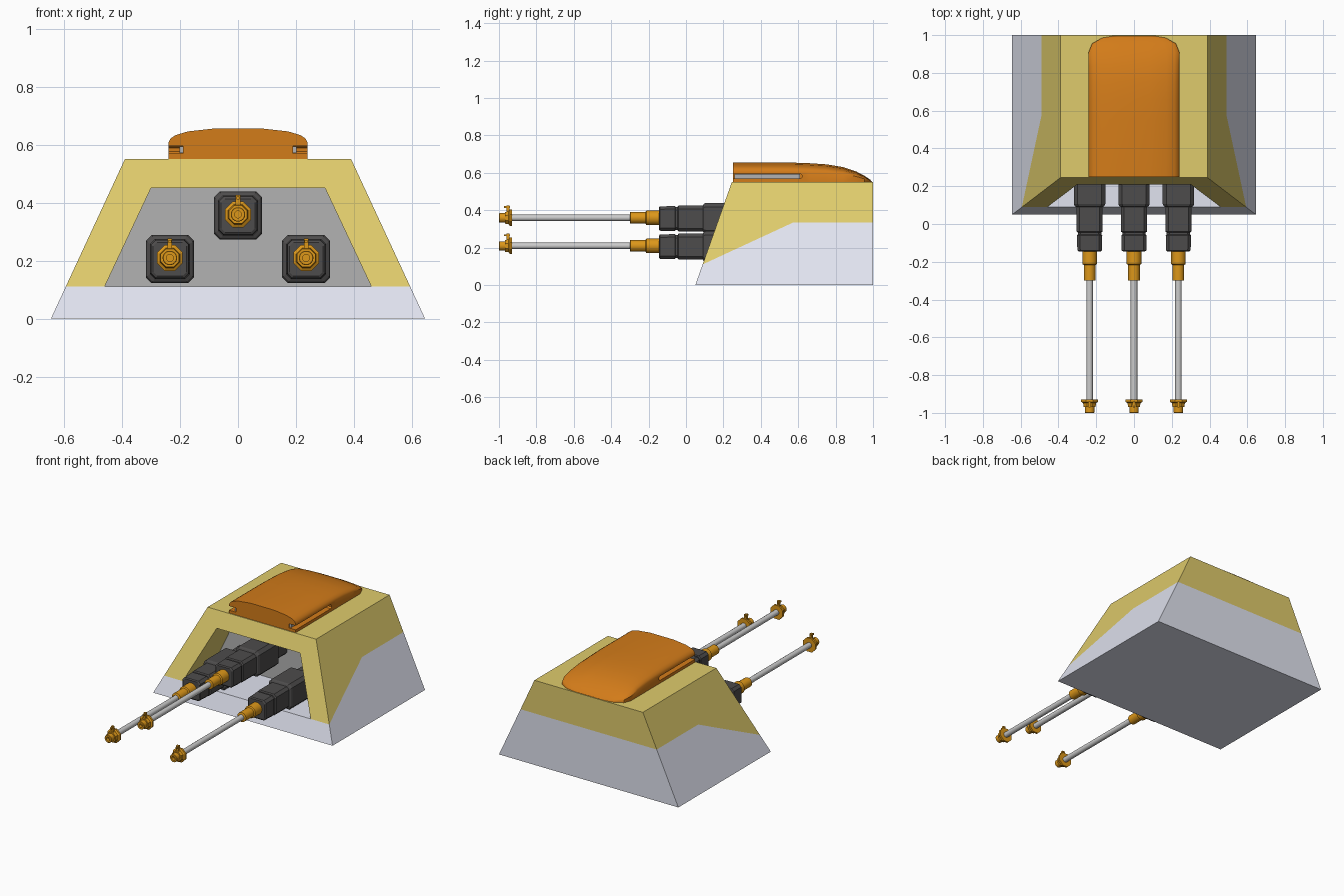
import bpy, bmesh, math

if "Cube" in bpy.data.objects:
    bpy.data.objects.remove(bpy.data.objects["Cube"])


def material(name, rgb):
    m = bpy.data.materials.new(name)
    m.diffuse_color = (*rgb, 1)
    m.use_nodes = True
    m.node_tree.nodes["Principled BSDF"].inputs["Base Color"].default_value = m.diffuse_color
    return m


YELLOW = material("yellow_paint", (0.74, 0.60, 0.15))
PALE = material("pale_paint", (0.75, 0.77, 0.87))
GREY = material("plain_grey", (0.45, 0.45, 0.45))
ORANGE = material("orange_paint", (0.65, 0.20, 0.01))
GOLD = material("gold_metal", (0.72, 0.31, 0.01))
DARK = material("dark_metal", (0.075, 0.072, 0.072))


def finish(name, bm, mats, smooth=False):
    bmesh.ops.recalc_face_normals(bm, faces=bm.faces)
    me = bpy.data.meshes.new(name)
    bm.to_mesh(me)
    bm.free()
    ob = bpy.data.objects.new(name, me)
    bpy.context.collection.objects.link(ob)
    for m in mats:
        me.materials.append(m)
    if smooth:
        bpy.ops.object.select_all(action='DESELECT')
        ob.select_set(True)
        bpy.context.view_layer.objects.active = ob
        bpy.ops.object.shade_smooth_by_angle(angle=math.radians(35))
    return ob


def loft(name, profile, stations, x, z, mat=None, smooth=False):
    """Sweep an xz profile along y; stations are (y, x scale, z scale)."""
    bm = bmesh.new()
    rings = [[bm.verts.new((x + px * sx, y, z + pz * sz)) for px, pz in profile]
             for y, sx, sz in stations]
    n = len(profile)
    for a, b in zip(rings, rings[1:]):
        for i in range(n):
            j = (i + 1) % n
            bm.faces.new((a[i], a[j], b[j], b[i]))
    bm.faces.new(rings[0])
    bm.faces.new(rings[-1])
    return finish(name, bm, [mat] if mat else [], smooth)


def even(*pairs):
    return [(y, r, r) for y, r in pairs]


def ngon(n):
    return [(math.cos(2 * math.pi * (i + .5) / n), math.sin(2 * math.pi * (i + .5) / n))
            for i in range(n)]


ROUND = ngon(20)
SQUARE = [(-1, -1), (1, -1), (1, 1), (-1, 1)]
c = 0.76
CHAMFER = [(-c, -1), (c, -1), (1, -c), (1, c), (c, 1), (-c, 1), (-1, c), (-1, -c)]


# Sloped two-tone body with a recess in the front
def body():
    bm = bmesh.new()
    V = lambda *p: bm.verts.new(p)
    wide = lambda z: 0.645 - 0.255 * z / 0.55
    front = lambda z: 0.05 + 0.195 * z / 0.55
    lo, hi, top, depth = 0.11, 0.335, 0.55, 0.42
    L, R = [{"bf": V(s * wide(0), front(0), 0), "bb": V(s * wide(0), 1, 0),
             "mf": V(s * wide(lo), front(lo), lo), "kink": V(s * wide(hi), 0.575, hi),
             "mb": V(s * wide(hi), 1, hi),
             "tf": V(s * wide(top), front(top), top), "tb": V(s * wide(top), 1, top),
             "ol": V(s * 0.46, front(lo), lo), "oh": V(s * 0.30, front(0.45), 0.45),
             "rl": V(s * 0.46, depth, lo), "rh": V(s * 0.30, depth, 0.45)}
            for s in (-1, 1)]

    def face(mat, *vs):
        bm.faces.new(vs).material_index = mat

    def bridge(mat, a, b):
        face(mat, L[a], R[a], R[b], L[b])

    for S in (L, R):
        face(1, *[S[k] for k in ("bf", "bb", "mb", "kink", "mf")])
        face(0, *[S[k] for k in ("mf", "kink", "mb", "tb", "tf")])
        face(0, *[S[k] for k in ("mf", "ol", "oh", "tf")])
        face(0, *[S[k] for k in ("ol", "rl", "rh", "oh")])
    face(1, L["bf"], R["bf"], R["mf"], R["ol"], L["ol"], L["mf"])
    bridge(0, "oh", "tf")
    bridge(0, "tf", "tb")
    bridge(0, "tb", "mb")
    bridge(1, "mb", "bb")
    bridge(1, "bb", "bf")
    bridge(1, "ol", "rl")
    bridge(2, "rl", "rh")
    bridge(0, "rh", "oh")
    finish("body", bm, [YELLOW, PALE, GREY])


body()

# Rounded roof hatch
half = [(1, 0), (1, .55), (.97, .68), (.90, .79), (.72, .91), (.35, 1)]
dome = half + [(-px, pz) for px, pz in reversed(half)]
hatch = loft("roof_hatch", dome,
             [(.25, .24, .108), (.55, .24, .108), (.66, .24, .104), (.75, .24, .098),
              (.84, .24, .083), (.91, .24, .060), (.955, .222, .036),
              (.985, .17, .016), (.995, .11, .004)], 0, .547, ORANGE, True)

# Side slots in the hatch, with grey strips inside
slot = loft("slot_cutter", SQUARE, [(.2, .06, .0135), (.61, .06, .0135), (.62, .06, .006)],
            .25, .582, ORANGE)
slot.modifiers.new("mirror", 'MIRROR')
slot.hide_render = True
slot.display_type = 'WIRE'
cut = hatch.modifiers.new("slots", 'BOOLEAN')
cut.operation = 'DIFFERENCE'
cut.solver = 'EXACT'
cut.object = slot
strip = loft("slot_strip", SQUARE, even((.26, .012), (.61, .012)), .19, .582, GREY)
strip.modifiers.new("mirror", 'MIRROR')


# One gun: housing, sleeves, barrel, muzzle and sight
def gun(tag, x, z):
    loft(tag + "_housing", CHAMFER,
         even((-.145, .058), (-.14, .065), (-.06, .067), (-.055, .062), (-.045, .062),
              (-.04, .069), (.09, .069), (.095, .078), (.105, .083),
              (.30, .083), (.31, .06), (.43, .06)), x, z, DARK)
    zb = z + .004
    loft(tag + "_sleeve", ROUND,
         even((-.14, .039), (-.212, .039), (-.217, .031), (-.298, .031), (-.30, .028)),
         x, zb, GOLD, True)
    loft(tag + "_barrel", ROUND, even((-.29, .0175), (-.95, .0175)), x, zb, None, True)
    loft(tag + "_muzzle_plate", ngon(8),
         even((-.93, .048), (-.942, .048), (-.948, .037), (-.968, .034)), x, zb, GOLD)
    loft(tag + "_muzzle_tip", ROUND,
         even((-.96, .025), (-.998, .025), (-1, .023), (-1, .012), (-.98, .012)),
         x, zb, GOLD, True)
    loft(tag + "_sight_post", SQUARE, [(-.945, .008, .022), (-.96, .008, .022)],
         x, zb + .045, GOLD)
    loft(tag + "_sight_bead", SQUARE, [(-.94, .005, .005), (-.972, .005, .005)],
         x, zb + .057, GOLD)


for tag, x, z in (("left_gun", -.235, .205), ("right_gun", .235, .205), ("top_gun", 0, .355)):
    gun(tag, x, z)
